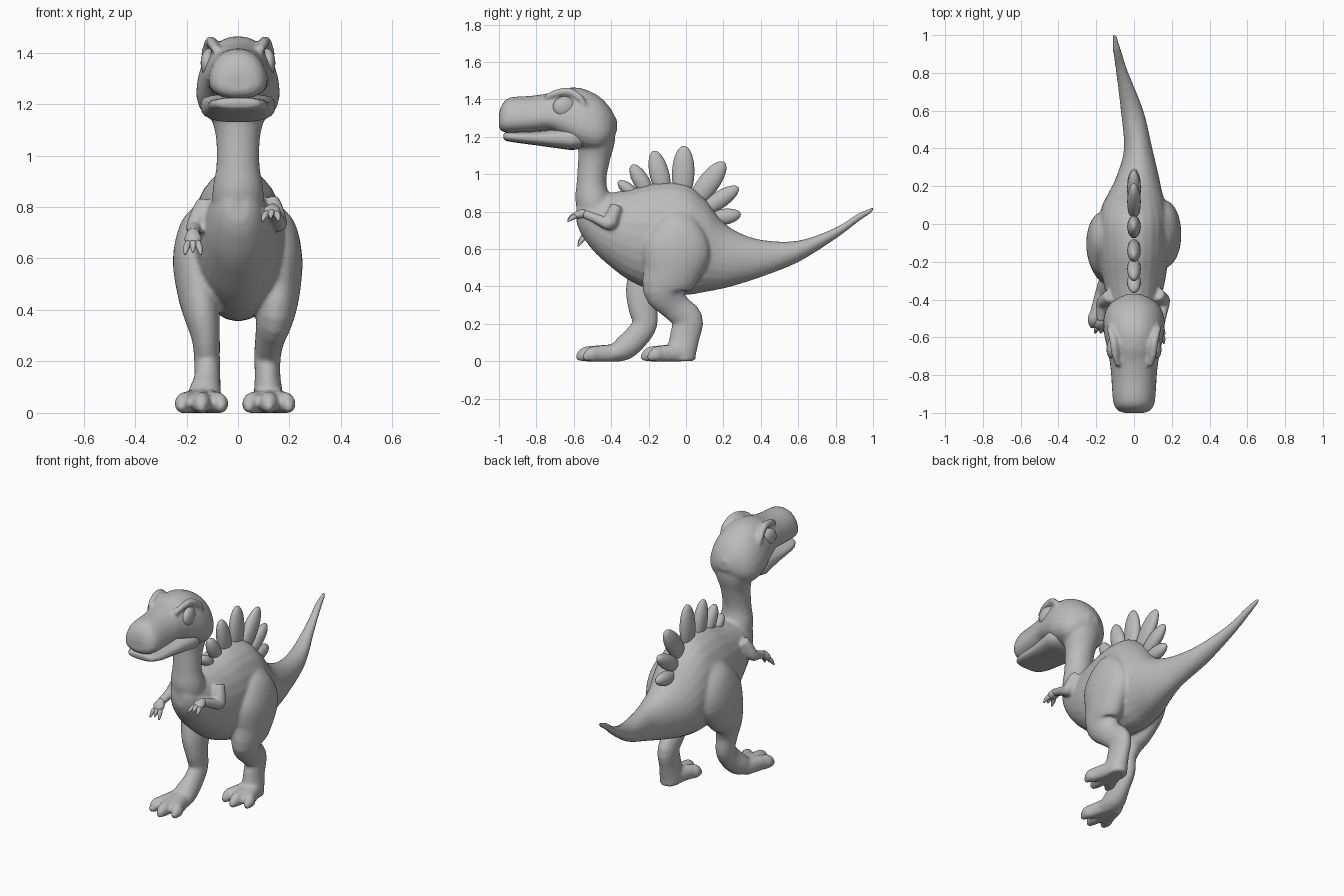
import bpy, bmesh, math
from mathutils import Vector, Matrix

grey = bpy.data.materials.new("plain grey")
grey.diffuse_color = (0.5, 0.5, 0.5, 1)


def finish(name, bm):
    """Turn a bmesh into a smooth shaded grey object."""
    bmesh.ops.recalc_face_normals(bm, faces=bm.faces[:])
    me = bpy.data.meshes.new(name)
    for f in bm.faces:
        f.smooth = True
    bm.to_mesh(me)
    bm.free()
    me.materials.append(grey)
    ob = bpy.data.objects.new(name, me)
    bpy.context.collection.objects.link(ob)
    return ob


def spline(st, sub):
    """Catmull-Rom interpolation through the stations."""
    out = []
    for i in range(len(st) - 1):
        p = [st[max(0, min(len(st) - 1, i + k))] for k in (-1, 0, 1, 2)]
        for j in range(sub):
            t = j / sub
            out.append([0.5 * (2 * b + (c - a) * t + (2 * a - 5 * b + 4 * c - d) * t * t
                               + (3 * b - a - 3 * c + d) * t ** 3) for a, b, c, d in zip(*p)])
    return out + [list(st[-1])]


def loft(bm, st, upright=False, e=2.0, taper=0.0, n=24, sub=4):
    """Skin through stations (x, y, z, half width, half depth)."""
    st = spline(st, sub)
    rings = []
    for i, s in enumerate(st):
        c = Vector(s[:3])
        t = Vector(st[min(i + 1, len(st) - 1)][:3]) - Vector(st[max(i - 1, 0)][:3])
        t = Vector((0, 1, 0)) if upright else t.normalized()
        u = Vector((1, 0, 0))
        u = (u - t * u.dot(t)).normalized()
        v = u.cross(t) * -1
        if upright:
            v = Vector((0, 0, 1))
        ring = []
        for k in range(n):
            a = 2 * math.pi * k / n
            ca, sa = math.cos(a), math.sin(a)
            ca = math.copysign(abs(ca) ** (2 / e), ca)
            sa = math.copysign(abs(sa) ** (2 / e), sa)
            p = c + u * max(s[3], .004) * ca * (1 - taper * sa) + v * max(s[4], .004) * sa
            p.z = max(p.z, 0.0)
            ring.append(bm.verts.new(p))
        rings.append(ring)
    for a, b in zip(rings, rings[1:]):
        for k in range(n):
            bm.faces.new((a[k], a[(k + 1) % n], b[(k + 1) % n], b[k]))
    bm.faces.new(rings[0][::-1])
    bm.faces.new(rings[-1])


def slices(rows):
    """Rows (y, low z, high z, half width, centre x) to loft stations."""
    return [(cx, y, (lo + hi) / 2, w, (hi - lo) / 2) for y, lo, hi, w, cx in rows]


def blob(bm, centre, size, rot=Matrix()):
    m = Matrix.Translation(centre) @ rot @ Matrix.Diagonal((*size, 1))
    bmesh.ops.create_uvsphere(bm, u_segments=24, v_segments=16, radius=1, matrix=m)


skin = bmesh.new()

# torso and tail
loft(skin, slices([
    (-.585, .74, .84, .04, 0), (-.56, .68, .88, .075, 0), (-.5, .595, .90, .11, 0),
    (-.42, .52, .90, .135, 0), (-.3, .43, .92, .165, 0), (-.15, .37, .955, .185, 0),
    (0, .355, .945, .187, 0), (.1, .37, .87, .168, 0), (.18, .385, .765, .137, .01),
    (.26, .405, .70, .11, .02), (.4, .45, .65, .075, .022), (.6, .53, .645, .06, -.01),
    (.8, .655, .715, .033, -.062), (.92, .745, .79, .022, -.09), (1.0, .80, .825, .011, -.103)]),
    upright=True)

# neck
loft(skin, [(0, -.44, .70, .09, .09), (0, -.495, .85, .1, .095), (0, -.505, .96, .084, .079),
            (0, -.492, 1.08, .087, .085), (0, -.48, 1.18, .115, .1), (0, -.48, 1.26, .12, .1)])

# head
loft(skin, slices([
    (-1.0, 1.25, 1.32, .05, 0), (-.985, 1.23, 1.37, .085, 0), (-.94, 1.22, 1.41, .108, 0),
    (-.82, 1.225, 1.42, .116, 0), (-.73, 1.23, 1.435, .125, 0), (-.65, 1.19, 1.46, .14, 0),
    (-.56, 1.135, 1.46, .157, 0), (-.47, 1.12, 1.42, .15, 0), (-.41, 1.16, 1.36, .11, 0),
    (-.37, 1.23, 1.29, .035, 0)]), upright=True, e=2.3, taper=.2)

# brow ridges and nostril bumps
for s in (-1, 1):
    loft(skin, [(s * .085, -.75, 1.41, .015, .015), (s * .1, -.69, 1.435, .02, .02),
                (s * .108, -.62, 1.44, .022, .022), (s * .125, -.56, 1.40, .018, .018),
                (s * .13, -.54, 1.35, .01, .01)], n=12)
    blob(skin, (s * .058, -.945, 1.36), (.022, .022, .026))

# legs, one standing back and one stepping forward
loft(skin, [(.14, -.01, .79, .03, .06), (.15, -.03, .72, .075, .13), (.16, -.05, .6, .09, .18),
            (.155, -.08, .48, .087, .155), (.145, -.115, .38, .075, .115),
            (.125, -.06, .295, .058, .08), (.115, .01, .225, .052, .08),
            (.115, -.005, .14, .05, .08), (.118, -.02, .06, .058, .077), (.118, -.02, .0, .058, .07)])
loft(skin, [(-.14, -.03, .79, .03, .06), (-.15, -.06, .72, .075, .12), (-.165, -.1, .6, .088, .17),
            (-.155, -.165, .48, .082, .15), (-.14, -.22, .38, .07, .105),
            (-.125, -.23, .29, .055, .08), (-.12, -.22, .2, .05, .067),
            (-.12, -.265, .13, .052, .067), (-.13, -.33, .07, .065, .065),
            (-.135, -.39, .04, .07, .045)])

# three toes on each foot
for cx, back, front in ((.12, -.03, -.24), (-.142, -.35, -.585)):
    for k in (-1, 0, 1):
        tip = front + .035 * abs(k)
        mid = back * .4 + tip * .6
        loft(skin, [(cx + k * .02, back, .045, .04, .05), (cx + k * .055, mid, .04, .036, .044),
                    (cx + k * .072, tip + .04, .034, .034, .04), (cx + k * .078, tip, .014, .012, .014)],
             n=16)

# arms: shoulder, elbow, wrist
arms = [((.125, -.37, .83), (.16, -.41, .735), (.135, -.55, .79)),
        ((-.125, -.38, .82), (-.17, -.42, .725), (-.175, -.515, .695))]
for sh, el, wr in arms:
    a, b, c = Vector(sh), Vector(el), Vector(wr)
    loft(skin, [(*a, .035, .035), (*a.lerp(b, .5), .037, .037), (*b, .032, .034),
                (*b.lerp(c, .5), .027, .027), (*c, .025, .025)], n=16)

# fuse the body parts into one soft skin
body = finish("body", skin)
rm = body.modifiers.new("fuse", 'REMESH')
rm.mode = 'VOXEL'
rm.voxel_size = 0.01
rm.use_smooth_shade = True
sm = body.modifiers.new("soften", 'SMOOTH')
sm.factor = 0.5
sm.iterations = 4

# lower jaw
bm = bmesh.new()
loft(bm, slices([
    (-.975, 1.19, 1.215, .06, 0), (-.96, 1.178, 1.225, .088, 0), (-.9, 1.168, 1.226, .112, 0),
    (-.78, 1.152, 1.232, .122, 0), (-.68, 1.138, 1.245, .135, 0), (-.6, 1.13, 1.25, .145, 0),
    (-.54, 1.15, 1.22, .12, 0)]), upright=True, e=2.6)
finish("lower_jaw", bm)

# eyes
bm = bmesh.new()
for s in (-1, 1):
    blob(bm, (s * .114, -.65, 1.36), (.03, .062, .056), Matrix.Rotation(s * .15, 4, 'Z'))
finish("eyes", bm)

# hands with three fingers each
bm = bmesh.new()
for (sh, el, wr), d in zip(arms, ((-.1, -1, -.25), (0, -.75, -.7))):
    w, d = Vector(wr), Vector(d).normalized()
    palm = w + d * .03
    loft(bm, [(*(w - d * .015), .018, .018), (*w, .026, .024), (*palm, .034, .022),
              (*(palm + d * .02), .022, .014)], n=14)
    for k in (-1, 0, 1):
        side = Vector((k * .024, 0, -.008 * abs(k)))
        loft(bm, [(*(palm + side * .5), .013, .013), (*(palm + side + d * .03), .013, .013),
                  (*(palm + side * 1.3 + d * .055 + Vector((0, 0, -.012))), .004, .004)], n=10)
finish("hands", bm)

# back spines: base (y, z), tip (y, z), half width
bm = bmesh.new()
for y0, z0, y1, z1, w in ((-.25, .87, -.362, .962, .033), (-.19, .88, -.29, 1.05, .043),
                          (-.11, .87, -.172, 1.125, .052), (-.02, .86, -.01, 1.152, .06),
                          (.03, .83, .205, 1.065, .057), (.07, .79, .28, .93, .046),
                          (.1, .755, .293, .787, .043)):
    a, b = Vector((0, y0, z0)), Vector((0, y1, z1))
    d = b - a
    rot = Matrix.Rotation(-math.atan2(d.y, d.z), 4, 'X')
    blob(bm, (a + b) / 2, (.036, w, d.length / 2), rot)
finish("back_spines", bm)
